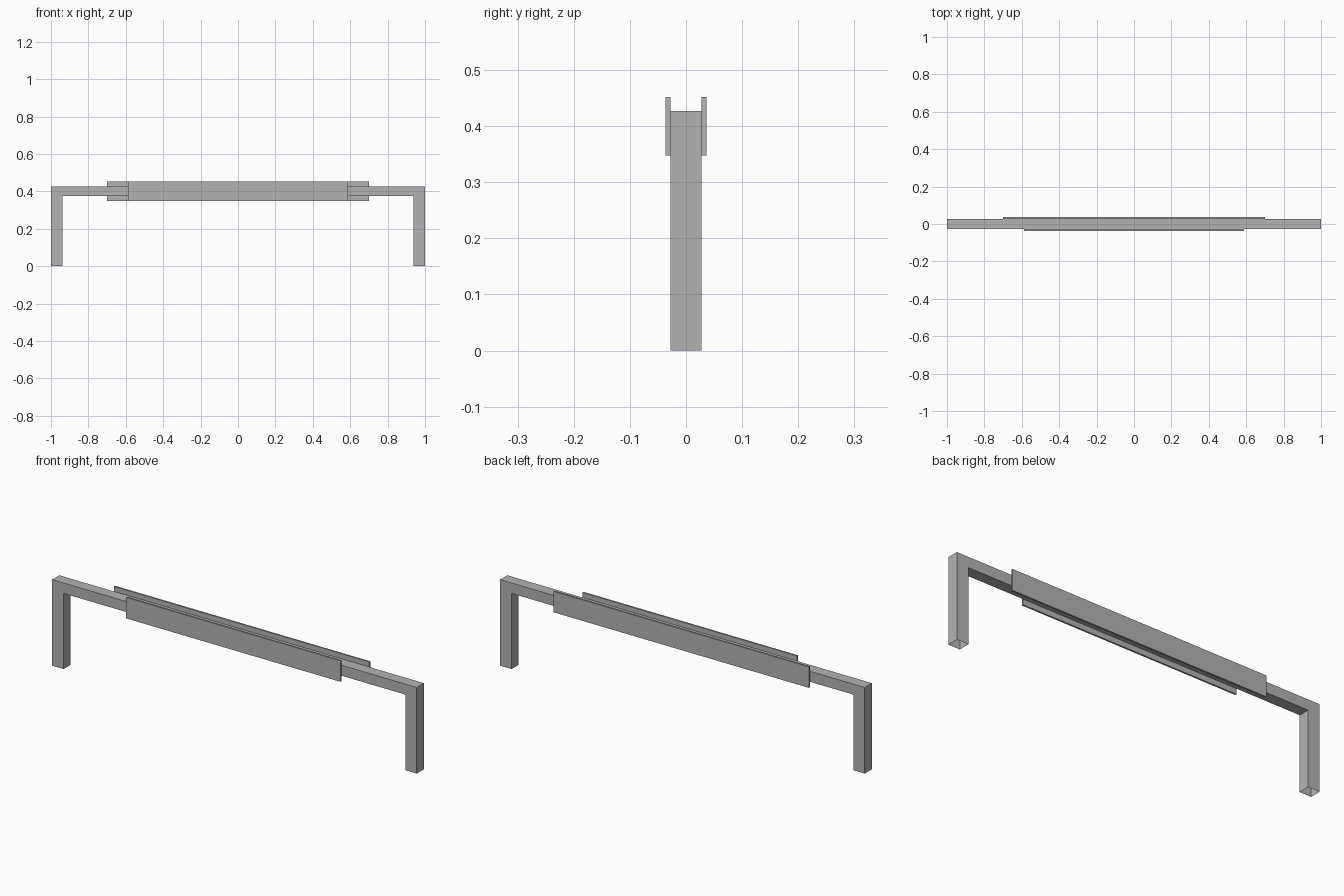
import bpy
import bmesh

cube = bpy.data.objects.get("Cube")
if cube:
    bpy.data.objects.remove(cube, do_unlink=True)

# Single grey finish
grey = bpy.data.materials.new("plain_grey")
grey.use_nodes = True
colour = (0.45, 0.45, 0.45, 1)
grey.diffuse_color = colour
grey.node_tree.nodes["Principled BSDF"].inputs["Base Color"].default_value = colour

HEIGHT = 0.427       # top of the frame
BEAM_BOTTOM = 0.375
LEG_INNER = 0.937    # inner side of each leg
HALF_DEPTH = 0.028


def extrude_profile(name, points, y_front, y_back, open_bottom=False):
    """Extrude an x-z outline along y, optionally leaving its feet open."""
    bm = bmesh.new()
    face = bm.faces.new([bm.verts.new((x, y_front, z)) for x, z in points])
    extruded = bmesh.ops.extrude_face_region(bm, geom=[face], use_keep_orig=True)
    for v in extruded["geom"]:
        if isinstance(v, bmesh.types.BMVert):
            v.co.y = y_back
    bmesh.ops.recalc_face_normals(bm, faces=bm.faces[:])
    if open_bottom:
        feet = [f for f in bm.faces if all(v.co.z < 0.001 for v in f.verts)]
        bmesh.ops.delete(bm, geom=feet, context='FACES')
    mesh = bpy.data.meshes.new(name)
    bm.to_mesh(mesh)
    bm.free()
    mesh.materials.append(grey)
    obj = bpy.data.objects.new(name, mesh)
    bpy.context.collection.objects.link(obj)
    return obj


# Frame: beam and two hollow-footed legs in one bracket outline
half = [(1, HEIGHT), (1, 0), (LEG_INNER, 0), (LEG_INNER, BEAM_BOTTOM)]
outline = half + [(-x, z) for x, z in reversed(half)]
extrude_profile("support_frame", outline, -HALF_DEPTH, HALF_DEPTH, open_bottom=True)

# Thin boards on the front and back of the beam
for name, half_width, side in (("front_board", 0.588, -1), ("back_board", 0.70, 1)):
    board = [(-half_width, 0.348), (half_width, 0.348),
             (half_width, 0.452), (-half_width, 0.452)]
    extrude_profile(name, board, side * HALF_DEPTH, side * 0.0365)
